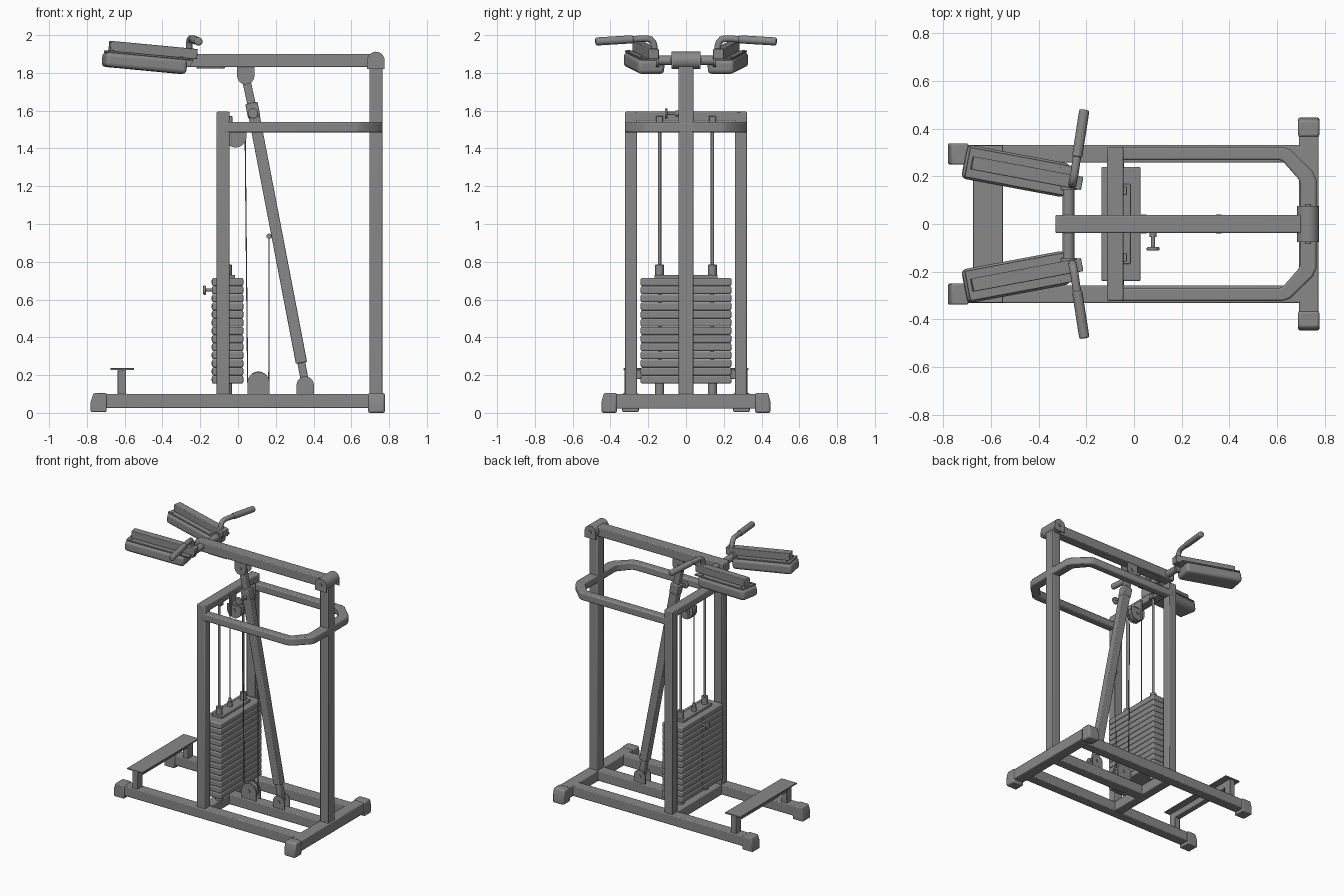
import bpy, bmesh, math
from mathutils import Matrix, Vector

if "Cube" in bpy.data.objects:
    bpy.data.objects.remove(bpy.data.objects["Cube"])

steel = bpy.data.materials.new("dark_grey")
steel.diffuse_color = (0.25, 0.25, 0.25, 1)
steel.use_nodes = True
steel.node_tree.nodes["Principled BSDF"].inputs["Base Color"].default_value = steel.diffuse_color


def finish(name, bm, bevel=0.0, seg=2, matrix=None):
    if matrix:
        bm.transform(matrix)
    bmesh.ops.recalc_face_normals(bm, faces=bm.faces)
    me = bpy.data.meshes.new(name)
    bm.to_mesh(me)
    bm.free()
    me.materials.append(steel)
    ob = bpy.data.objects.new(name, me)
    bpy.context.collection.objects.link(ob)
    if bevel:
        m = ob.modifiers.new("bevel", 'BEVEL')
        m.width, m.segments, m.limit_method = bevel, seg, 'ANGLE'
    return ob


def box(name, x, y, z, bevel=0.006, seg=2, matrix=None):
    """Box from (lo, hi) ranges."""
    bm = bmesh.new()
    bmesh.ops.create_cube(bm, size=1)
    for v in bm.verts:
        v.co = [r[0] + (c + 0.5) * (r[1] - r[0]) for c, r in zip(v.co, (x, y, z))]
    return finish(name, bm, bevel, seg, matrix)


def cyl(name, a, b, r, sides=24, bevel=0.0, matrix=None):
    """Cylinder between two points."""
    a, b = Vector(a), Vector(b)
    bm = bmesh.new()
    bmesh.ops.create_cone(bm, cap_ends=True, segments=sides, radius1=r, radius2=r, depth=(b - a).length)
    bm.transform(Matrix.Translation((a + b) / 2) @ (b - a).to_track_quat('Z', 'Y').to_matrix().to_4x4())
    return finish(name, bm, bevel, 2, matrix)


def slant(name, a, b, w, d):
    """Square tube between two (x, z) points in the middle plane."""
    dx, dz = b[0] - a[0], b[1] - a[1]
    m = Matrix.Translation((a[0], 0, a[1])) @ Matrix.Rotation(math.atan2(dx, dz), 4, 'Y')
    return box(name, (-w / 2, w / 2), (-d / 2, d / 2), (0, math.hypot(dx, dz)), 0.005, 2, m)


def prism(name, pts, vec, bevel=0.0):
    """Flat outline pushed along a vector."""
    bm = bmesh.new()
    f = bm.faces.new([bm.verts.new(p) for p in pts])
    g = bmesh.ops.extrude_face_region(bm, geom=[f])
    bmesh.ops.translate(bm, vec=vec, verts=[v for v in g['geom'] if isinstance(v, bmesh.types.BMVert)])
    return finish(name, bm, bevel)


def bracket(name, cx, cz, r, z_end, y, t=0.007):
    """Pair of round-ended side plates with a through bolt."""
    s = -1 if z_end > cz else 1
    arc = [(cx + r * math.cos(i * math.pi / 12), cz + s * r * math.sin(i * math.pi / 12)) for i in range(13)]
    pts = arc + [(cx - r, z_end), (cx + r, z_end)]
    for side in (-1, 1):
        prism(f"{name}_plate", [(px, side * y - t / 2, pz) for px, pz in pts], (0, t, 0))
    cyl(f"{name}_bolt", (cx, -y - 0.01, cz), (cx, y + 0.01, cz), 0.012, 12)


def pipe(name, pts, r):
    cu = bpy.data.curves.new(name, 'CURVE')
    cu.dimensions, cu.bevel_depth, cu.bevel_resolution, cu.use_fill_caps = '3D', r, 4, True
    cu.materials.append(steel)
    sp = cu.splines.new('POLY')
    sp.points.add(len(pts) - 1)
    for p, c in zip(sp.points, pts):
        p.co = (*c, 1)
    bpy.context.collection.objects.link(bpy.data.objects.new(name, cu))


def span(s, lo, hi):
    return (lo, hi) if s > 0 else (-hi, -lo)


# Base frame
for s in (-1, 1):
    box("base_rail", (-0.74, 0.71), span(s, 0.257, 0.332), (0.025, 0.1))
    foot = [(-0.695, 0.005), (-0.78, 0.005), (-0.78, 0.06), (-0.765, 0.104), (-0.695, 0.104)]
    prism("front_foot_cap", [(x, span(s, 0.25, 0.338)[0], z) for x, z in foot], (0, 0.088, 0), 0.006)
    cap = [(0.365, 0.0), (0.447, 0.0), (0.447, 0.06), (0.435, 0.106), (0.365, 0.106)]
    prism("rear_foot_cap", [(0.688, s * y, z) for y, z in cap], (0.09, 0, 0), 0.01)
box("rear_base_beam", (0.692, 0.774), (-0.43, 0.43), (0.022, 0.101))
box("middle_base_beam", (-0.113, -0.042), (-0.26, 0.26), (0.025, 0.1))
box("centre_base_beam", (-0.05, 0.7), (-0.038, 0.038), (0.025, 0.1))

# Step
box("step_plate", (-0.675, -0.55), (-0.33, 0.33), (0.227, 0.237), 0.002)
box("step_crossbar", (-0.636, -0.594), (-0.27, 0.27), (0.18, 0.228), 0.004)
for s in (-1, 1):
    box("step_post", (-0.637, -0.593), span(s, 0.265, 0.325), (0.095, 0.228), 0.004)

# Uprights and upper loop
for s in (-1, 1):
    box("front_upright", (-0.113, -0.045), span(s, 0.259, 0.322), (0.025, 1.595))
box("upright_crossbar", (-0.113, -0.045), (-0.3, 0.3), (1.543, 1.595))
box("rear_upright", (0.696, 0.764), (-0.039, 0.039), (0.09, 1.84))
outer = [(-0.08, 0.323), (0.625, 0.323), (0.655, 0.312), (0.75, 0.22), (0.765, 0.185)]
inner = [(-0.08, 0.268), (0.612, 0.268), (0.625, 0.262), (0.69, 0.188), (0.696, 0.172)]
loop = outer + [(x, -y) for x, y in outer[::-1]] + [(x, -y) for x, y in inner] + inner[::-1]
prism("upper_loop", [(x, y, 1.485) for x, y in loop], (0, 0, 0.055), 0.008)

# Swinging arm and its pivot
box("lift_arm", (-0.33, 0.72), (-0.038, 0.038), (1.83, 1.9))
cyl("arm_pivot", (0.73, -0.07, 1.866), (0.73, 0.07, 1.866), 0.046, 32)
bracket("pivot_bracket", 0.73, 1.866, 0.046, 1.82, 0.073)
cyl("arm_crossbar", (-0.275, -0.15, 1.866), (-0.275, 0.15, 1.866), 0.025)
box("arm_stop_plate", (-0.22, -0.07), (-0.03, 0.03), (1.824, 1.832), 0.001)

# Shoulder pads and handles
for s in (-1, 1):
    M = (Matrix.Translation((-0.495, s * 0.222, 1.855)) @ Matrix.Rotation(math.radians(-10.6 * s), 4, 'Z')
         @ Matrix.Rotation(math.radians(5.3), 4, 'Y'))
    box("shoulder_pad", (-0.22, 0.22), (-0.072, 0.072), (-0.042, 0.036), 0.022, 4, M)
    box("pad_board", (-0.212, 0.25), (-0.064, 0.064), (0.034, 0.045), 0.002, 1, M)
    box("pad_tube", (-0.195, 0.275), (-0.028, 0.028), (0.043, 0.097), 0.004, 2, M)
    for x in (-0.185, 0.185):
        for y in (-0.05, 0.05):
            cyl("pad_screw", (x, y, 0.04), (x, y, 0.049), 0.007, 10, 0, M)
    cyl("crossbar_flange", (-0.275, s * 0.142, 1.866), (-0.275, s * 0.158, 1.866), 0.036)
    path = [(-0.258, 0.165, 1.88), (-0.258, 0.168, 1.94), (-0.257, 0.174, 1.962), (-0.254, 0.188, 1.977),
            (-0.25, 0.208, 1.982), (-0.244, 0.25, 1.98), (-0.236, 0.3, 1.977)]
    pipe("handle_tube", [(x, s * y, z) for x, y, z in path], 0.0175)
    cyl("handle_grip", (-0.239, s * 0.28, 1.978), (-0.208, s * 0.479, 1.966), 0.0215, 20, 0.007)

# Telescoping strut
slant("strut_tube", (0.336, 0.265), (0.083, 1.585), 0.06, 0.056)
slant("strut_lower_end", (0.357, 0.15), (0.33, 0.295), 0.042, 0.04)
slant("strut_upper_tube", (0.09, 1.55), (0.042, 1.77), 0.044, 0.042)
slant("strut_sleeve", (0.086, 1.565), (0.071, 1.64), 0.066, 0.062)
bracket("strut_top_bracket", 0.041, 1.785, 0.046, 1.84, 0.03)
bracket("strut_base_bracket", 0.356, 0.147, 0.046, 0.095, 0.03)
cyl("adjuster_pin", (0.08, -0.02, 1.585), (0.08, -0.1, 1.585), 0.009, 12)
cyl("adjuster_collar", (0.08, -0.03, 1.585), (0.08, -0.055, 1.585), 0.015, 16)
cyl("adjuster_knob", (0.08, -0.097, 1.585), (0.08, -0.111, 1.585), 0.027, 20, 0.004)

# Pulleys and cables
bracket("lower_pulley_bracket", 0.108, 0.158, 0.059, 0.095, 0.024)
cyl("lower_pulley", (0.108, -0.014, 0.163), (0.108, 0.014, 0.163), 0.056, 32, 0.004)
bracket("upper_pulley_bracket", -0.013, 1.463, 0.058, 1.5, 0.024)
cyl("upper_pulley", (-0.013, -0.014, 1.463), (-0.013, 0.014, 1.463), 0.056, 32, 0.004)
box("pulley_mount", (-0.048, -0.034), (-0.035, 0.035), (1.415, 1.572), 0.002)
cyl("stack_cable", (-0.066, 0, 0.74), (-0.066, 0, 1.46), 0.003, 8)
cyl("front_cable", (0.038, 0, 1.46), (0.051, 0, 0.16), 0.003, 8)
cyl("strut_cable", (0.163, 0, 0.16), (0.165, 0, 0.93), 0.003, 8)
cyl("cable_eye", (0.165, -0.012, 0.935), (0.165, 0.012, 0.935), 0.014, 16)
cyl("cable_eye_link", (0.165, 0, 0.935), (0.2, 0, 0.935), 0.008, 12)

# Weight stack
pitch = 0.56 / 13
for i in range(13):
    z = 0.155 + i * pitch
    box("weight_plate", (-0.137, 0.028), (-0.24, 0.24), (z, z + pitch - 0.001), 0.008, 3)
    cyl("plate_pin_hole", (-0.13, 0, z + pitch / 2), (-0.139, 0, z + pitch / 2), 0.009, 12)
box("stack_top_plate", (-0.095, -0.015), (-0.168, 0.168), (0.712, 0.731), 0.004)
for y in (-0.14, 0.14):
    cyl("guide_rod", (-0.055, y, 0.09), (-0.055, y, 1.56), 0.009, 16)
    cyl("stack_collar", (-0.055, y, 0.725), (-0.055, y, 0.785), 0.023, 20, 0.003)
    cyl("rod_foot", (-0.055, y, 0.095), (-0.055, y, 0.16), 0.024, 20)
    box("rod_clamp", (-0.06, -0.03), (y - 0.018, y + 0.018), (1.535, 1.572), 0.003)
cyl("cable_anchor", (-0.066, 0, 0.725), (-0.066, 0, 0.765), 0.016, 16)
cyl("cable_anchor_tip", (-0.066, 0, 0.765), (-0.066, 0, 0.79), 0.01, 12)
cyl("selector_pin", (-0.12, 0, 0.65), (-0.18, 0, 0.65), 0.008, 12)
cyl("selector_knob", (-0.17, 0, 0.65), (-0.184, 0, 0.65), 0.025, 20, 0.004)

# Shading: smooth round parts, sharp edges kept
bpy.ops.object.select_all(action='DESELECT')
for ob in bpy.context.scene.objects:
    if ob.type == 'MESH':
        ob.select_set(True)
        bpy.context.view_layer.objects.active = ob
bpy.ops.object.shade_smooth_by_angle(angle=math.radians(35))
